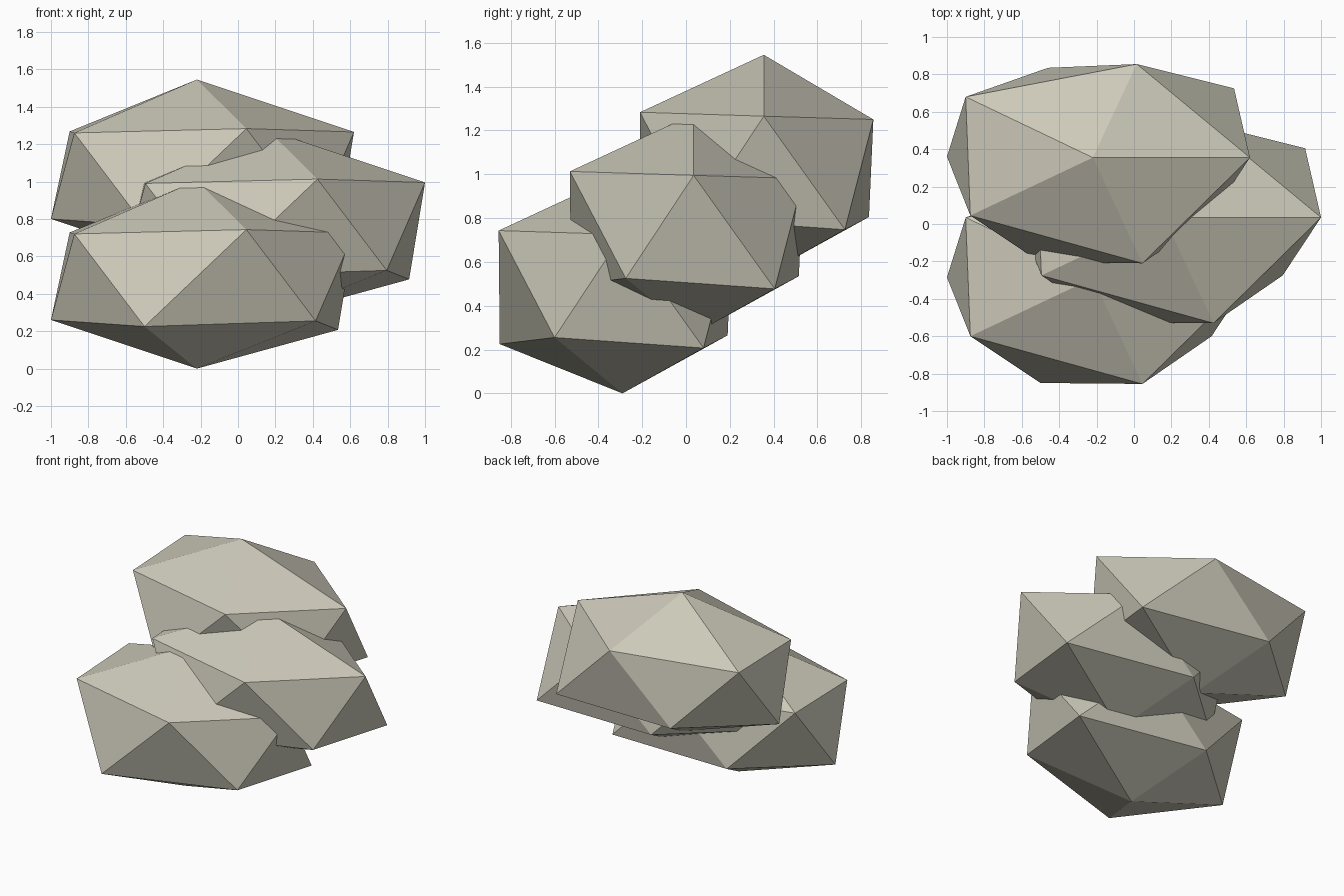
import bpy
import bmesh
from mathutils import Vector

# Remove the default cube
cube = bpy.data.objects.get("Cube")
if cube:
    bpy.data.objects.remove(cube, do_unlink=True)


def make_material(name, colour):
    material = bpy.data.materials.new(name)
    material.use_nodes = True
    material.diffuse_color = colour
    material.node_tree.nodes["Principled BSDF"].inputs["Base Color"].default_value = colour
    return material


stone = make_material("pale stone", (0.61, 0.59, 0.49, 1.0))

# Uneven twenty-sided boulder: two poles and two staggered five-point rings
POLES = [(-0.22, -0.29, 0.0), (-0.22, -0.29, 1.005)]
LOWER_RING = [(-1.0, -0.285, 0.26), (-0.5, -0.85, 0.225), (0.415, -0.6, 0.255),
              (0.535, 0.08, 0.207), (-0.46, 0.19, 0.265)]
UPPER_RING = [(-0.875, -0.6, 0.72), (0.045, -0.855, 0.743), (0.62, -0.29, 0.725),
              (0.015, 0.21, 0.71), (-0.9, 0.035, 0.728)]


def make_boulder(name, offset):
    bm = bmesh.new()
    for point in POLES + LOWER_RING + UPPER_RING:
        bm.verts.new(Vector(point) + Vector(offset))
    bmesh.ops.convex_hull(bm, input=bm.verts)
    bmesh.ops.recalc_face_normals(bm, faces=bm.faces)
    mesh = bpy.data.meshes.new(name)
    bm.to_mesh(mesh)
    bm.free()
    mesh.materials.append(stone)
    boulder = bpy.data.objects.new(name, mesh)
    bpy.context.collection.objects.link(boulder)
    return boulder


# Three matching boulders leaning on one another
make_boulder("front_boulder", (0, 0, 0))
make_boulder("middle_boulder", (0.38, 0.325, 0.27))
make_boulder("back_boulder", (0, 0.645, 0.54))
